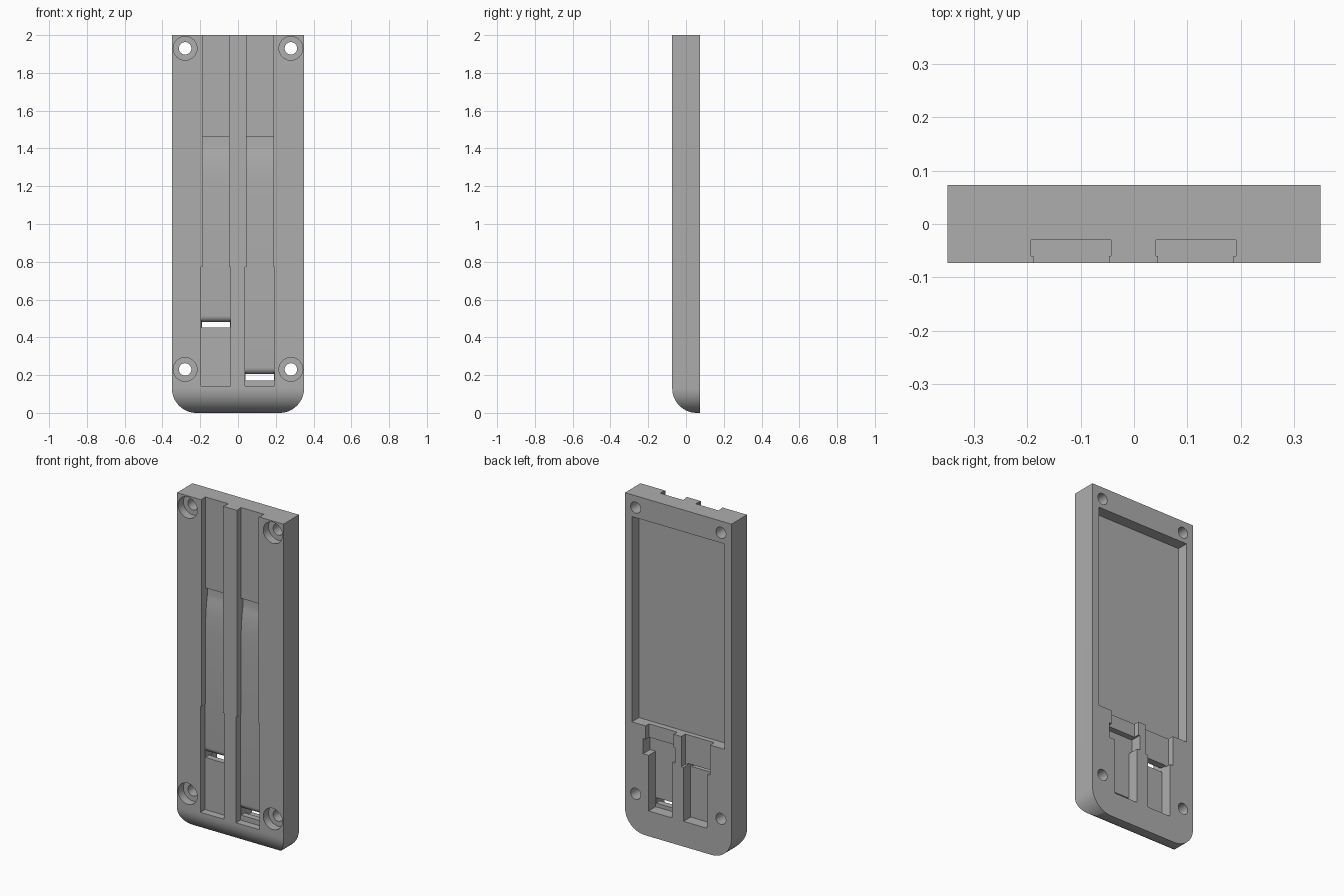
import bpy, bmesh, math
from mathutils import Vector

old = bpy.data.objects.get("Cube")
if old:
    bpy.data.objects.remove(old, do_unlink=True)

gray = bpy.data.materials.new("plain_gray")
gray.use_nodes = True
COLOR = (0.42, 0.42, 0.42, 1)
gray.diffuse_color = COLOR
gray.node_tree.nodes["Principled BSDF"].inputs["Base Color"].default_value = COLOR

W, D, H, R = 0.35, 0.073, 2.0, 0.13   # half width, half depth, height, edge radius
FLOOR, BACK = -0.03, 0.006            # slot floor and back recess floor
OUT = 0.2                             # overshoot of cutters


def arc(cx, cz, r, start, end, n=14):
    """Points on an arc, angles in degrees."""
    angles = [math.radians(start + (end - start) * i / n) for i in range(n + 1)]
    return [(cx + r * math.cos(a), cz + r * math.sin(a)) for a in angles]


def extrude(name, points, axis, a, b):
    """Extrude a (u, z) outline along x or y between a and b."""
    bm = bmesh.new()
    place = (lambda u, z: (a, u, z)) if axis == "x" else (lambda u, z: (u, a, z))
    face = bm.faces.new([bm.verts.new(place(u, z)) for u, z in points])
    ext = bmesh.ops.extrude_face_region(bm, geom=[face])
    moved = [v for v in ext["geom"] if isinstance(v, bmesh.types.BMVert)]
    shift = Vector((b - a, 0, 0)) if axis == "x" else Vector((0, b - a, 0))
    bmesh.ops.translate(bm, verts=moved, vec=shift)
    bmesh.ops.recalc_face_normals(bm, faces=bm.faces)
    mesh = bpy.data.meshes.new(name)
    bm.to_mesh(mesh)
    bm.free()
    obj = bpy.data.objects.new(name, mesh)
    bpy.context.collection.objects.link(obj)
    mesh.materials.append(gray)
    return obj


def box(name, x0, x1, y0, y1, z0, z1):
    return extrude(name, [(x0, z0), (x1, z0), (x1, z1), (x0, z1)], "y", y0, y1)


def carve(target, tool, operation="DIFFERENCE"):
    """Apply a boolean and drop the helper."""
    mod = target.modifiers.new("carve", "BOOLEAN")
    mod.operation, mod.object, mod.solver = operation, tool, "EXACT"
    bpy.context.view_layer.update()
    graph = bpy.context.evaluated_depsgraph_get()
    mesh = bpy.data.meshes.new_from_object(target.evaluated_get(graph))
    target.modifiers.remove(mod)
    target.data = mesh
    bpy.data.objects.remove(tool, do_unlink=True)


# Body: rounded bottom corners crossed with a rounded front bottom edge
outline = [(W, H), (-W, H)] + arc(-W + R, R, R, 180, 270) + arc(W - R, R, R, 270, 360)
body = extrude("holder_body", outline, "y", -D, D)
side = [(D, -OUT), (D + OUT, -OUT), (D + OUT, H + OUT), (-D, H + OUT)]
side = side + arc(-D + R, R, R, 180, 270) + [(D, 0)]
side = [(D + OUT, 0), (D + OUT, H + OUT), (-D, H + OUT)] + arc(-D + R, R, R, 180, 270)
carve(body, extrude("edge_shape", side, "x", -1, 1), "INTERSECT")

# Large rear recess
carve(body, box("rear_recess", -0.305, 0.305, BACK, OUT, 0.65, 1.87))

# Rear pockets behind the spring tongues, stepped where the latch blocks sit
carve(body, box("long_pocket", 0.04, 0.195, BACK, OUT, 0.15, 0.57))
carve(body, box("long_notch", 0.02, 0.232, BACK, OUT, 0.48, 0.57))
carve(body, box("long_latch", 0.03, 0.215, 0.04, OUT, 0.56, 0.66))
carve(body, box("short_pocket", -0.19, -0.035, BACK, OUT, 0.15, 0.48))
carve(body, box("short_latch", -0.21, -0.02, 0.035, OUT, 0.47, 0.66))

# Front slots: undercut rails, thinned flexure, rounded tongue tip and gap
flexure = [(-0.012, 1.46), (-0.012, 1.415), (-0.0135, 1.40), (-0.017, 1.38),
           (-0.0215, 1.35), (-0.0255, 1.31), (-0.0285, 1.26), (FLOOR, 1.2)]
for cx, tip, gap in ((-0.118, 0.48, 0.452), (0.116, 0.205, 0.172)):
    nose = arc(FLOOR + 0.035, tip + 0.035, 0.035, 180, 270, 8)
    profile = [(-0.06, H + OUT), (FLOOR, H + OUT), (FLOOR, 1.46)] + flexure + nose
    profile += [(0.03, tip), (0.03, gap), (FLOOR, gap), (FLOOR, 0.142), (-0.06, 0.142)]
    carve(body, extrude("slot", profile, "x", cx - 0.075, cx + 0.075))
    carve(body, box("slot_mouth", cx - 0.071, cx + 0.071, -OUT, -0.05, 0.5, H + OUT))
    carve(body, box("slot_entry", cx - 0.078, cx + 0.078, -OUT, FLOOR - 0.001, 0.142, 0.772))

# Counterbored screw holes in the four corners
for x in (-0.28, 0.28):
    for z in (0.23, 1.93):
        for name, r, y in (("screw_hole", 0.033, OUT), ("screw_head_bore", 0.063, -D + 0.05)):
            ring = arc(x, z, r, 0, 360, 32)[:-1]
            carve(body, extrude(name, ring, "y", -OUT, y))

# Smooth curved areas, keep machined edges crisp
bpy.ops.object.select_all(action="DESELECT")
body.select_set(True)
bpy.context.view_layer.objects.active = body
bpy.ops.object.shade_smooth_by_angle(angle=math.radians(25))
